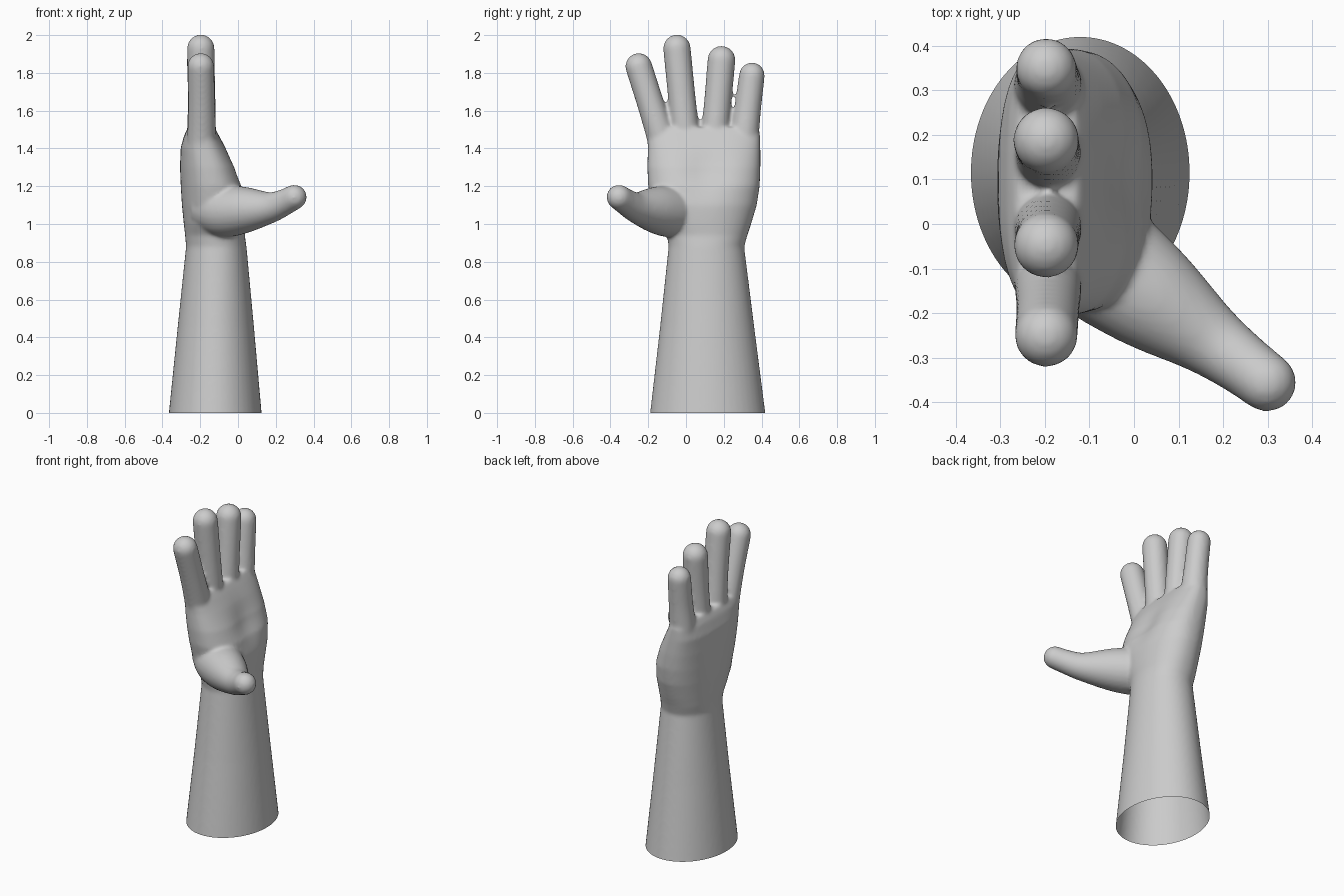
import bpy, bmesh
from math import cos, sin, pi, exp, copysign
from mathutils import Vector

if "Cube" in bpy.data.objects:
    bpy.data.objects.remove(bpy.data.objects["Cube"])

bm = bmesh.new()


def loft(rings):
    """Closed skin over a list of equally sized point rings."""
    vr = [[bm.verts.new(p) for p in r] for r in rings]
    n = len(vr[0])
    for a, b in zip(vr, vr[1:]):
        for i in range(n):
            j = (i + 1) % n
            bm.faces.new((a[i], a[j], b[j], b[i]))
    bm.faces.new(vr[0][::-1])
    bm.faces.new(vr[-1])


def spline(keys, steps=6):
    """Catmull-Rom interpolation through key tuples."""
    k = [Vector(v) for v in keys]
    k = [k[0] * 2 - k[1]] + k + [k[-1] * 2 - k[-2]]
    out = []
    for a, b, c, d in zip(k, k[1:], k[2:], k[3:]):
        for s in range(steps):
            t = s / steps
            out.append(0.5 * (2 * b + (c - a) * t + (2 * a - 5 * b + 4 * c - d) * t * t
                              + (3 * b - a - 3 * c + d) * t ** 3))
    return out + [k[-2]]


def section(z, x0, x1, y0, y1, e, n=48):
    """Superellipse ring filling the given x and y range."""
    def p(v):
        return copysign(abs(v) ** (2 / e), v)
    return [((x0 + x1) / 2 + (x1 - x0) / 2 * p(cos(2 * pi * i / n)),
             (y0 + y1) / 2 + (y1 - y0) / 2 * p(sin(2 * pi * i / n)), z) for i in range(n)]


def digit(keys, n=24):
    """Round tube through (x, y, z, radius) keys with a domed tip."""
    pts = spline(keys)
    c = [v.to_3d() for v in pts]
    r = [v[3] for v in pts]
    end = (c[-1] - c[-2]).normalized()
    tip, tr = c[-1].copy(), r[-1]
    for s in range(1, 9):
        a = s / 8 * pi / 2 * 0.97
        c.append(tip + end * tr * sin(a))
        r.append(tr * cos(a))
    rings = []
    for i in range(len(c)):
        d = c[min(i + 1, len(c) - 1)] - c[max(i - 1, 0)]
        q = d.to_track_quat('Z', 'Y')
        rings.append([c[i] + q @ Vector((cos(2 * pi * k / n), sin(2 * pi * k / n), 0)) * r[i]
                      for k in range(n)])
    loft(rings)


# forearm and palm: z, x range, y range, squareness
body = [
    (-0.10, -0.377, 0.135, -0.202, 0.433, 2.0),
    (0.00, -0.366, 0.125, -0.19, 0.42, 2.0),
    (0.45, -0.32, 0.085, -0.138, 0.362, 2.0),
    (0.88, -0.275, 0.045, -0.092, 0.308, 2.1),
    (0.94, -0.280, 0.036, -0.10, 0.325, 2.2),
    (1.00, -0.287, 0.040, -0.14, 0.345, 2.2),
    (1.10, -0.297, 0.045, -0.18, 0.375, 2.2),
    (1.20, -0.303, 0.035, -0.20, 0.390, 2.3),
    (1.30, -0.307, -0.003, -0.205, 0.394, 2.4),
    (1.40, -0.304, -0.058, -0.202, 0.394, 2.6),
    (1.47, -0.285, -0.100, -0.205, 0.392, 2.8),
    (1.51, -0.265, -0.125, -0.195, 0.382, 2.8)]
loft([section(*s) for s in body])

# fingers: base y, tip-centre y, top z, base radius, tip radius
for yb, yt, top, rb, rt in [(-0.125, -0.25, 1.905, 0.076, 0.071),
                            (0.000, -0.048, 2.003, 0.077, 0.073),
                            (0.150, 0.188, 1.943, 0.075, 0.074),
                            (0.305, 0.349, 1.855, 0.078, 0.068)]:
    zt = top - rt
    ym, zm = (yb + yt) / 2, (1.44 + zt) / 2
    digit([(-0.195, yb, 1.38, rb * 0.95), (-0.193, yb * 0.94 + yt * 0.06, 1.46, rb),
           (-0.193, ym, zm, (rb + rt) / 2 - 0.002), (-0.197, yt, zt, rt)])

# thumb growing out of the heel of the palm
digit([(-0.17, -0.01, 1.10, 0.13), (-0.08, -0.075, 1.07, 0.14), (0.04, -0.165, 1.075, 0.122),
       (0.17, -0.26, 1.087, 0.083), (0.245, -0.315, 1.115, 0.07), (0.298, -0.355, 1.142, 0.066)])

# fuse all parts into one smooth skin
bmesh.ops.recalc_face_normals(bm, faces=bm.faces)
raw = bpy.data.meshes.new("raw")
bm.to_mesh(raw)
bm.free()
hand = bpy.data.objects.new("hand", raw)
bpy.context.collection.objects.link(hand)
rm = hand.modifiers.new("fuse", 'REMESH')
rm.mode = 'VOXEL'
rm.voxel_size = 0.01
sm = hand.modifiers.new("soften", 'SMOOTH')
sm.factor = 0.5
sm.iterations = 10
skin = bpy.data.meshes.new_from_object(hand.evaluated_get(bpy.context.evaluated_depsgraph_get()))
hand.modifiers.clear()

# hollow the palm and open the forearm at the ground
bm = bmesh.new()
bm.from_mesh(skin)
bm.normal_update()
for v in bm.verts:
    if v.normal.x > 0:
        g = exp(-((v.co.y - 0.1) / 0.12) ** 2 - ((v.co.z - 1.27) / 0.12) ** 2)
        v.co.x -= 0.03 * g * min(1, v.normal.x * 1.5)
bmesh.ops.bisect_plane(bm, geom=bm.verts[:] + bm.edges[:] + bm.faces[:], plane_co=(0, 0, 0),
                       plane_no=(0, 0, 1), clear_inner=True)
for f in bm.faces:
    f.smooth = True
bm.to_mesh(skin)
bm.free()
skin.name = "hand"
hand.data = skin
